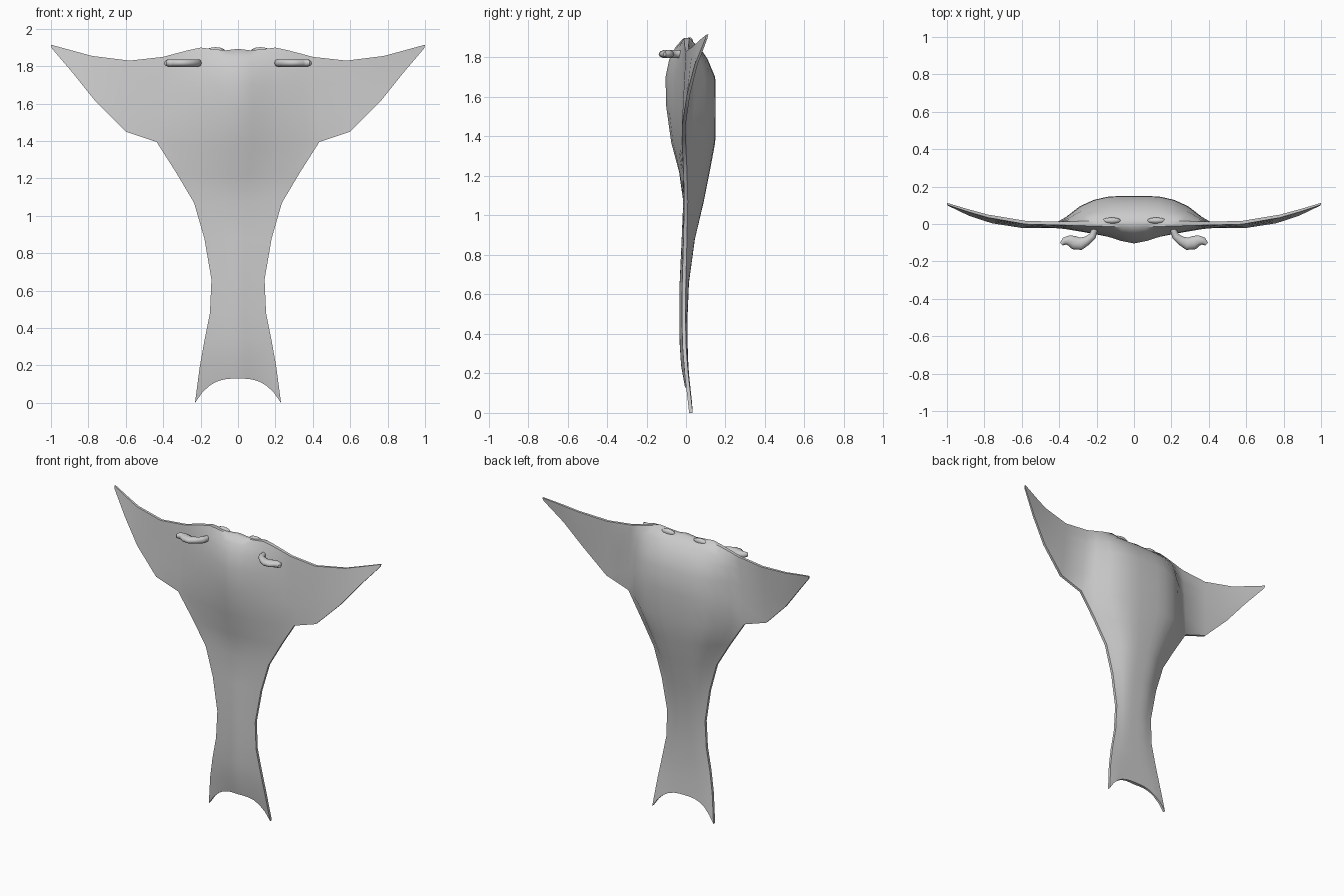
import bpy, bmesh, math
from mathutils import Vector

if "Cube" in bpy.data.objects:
    bpy.data.objects.remove(bpy.data.objects["Cube"])


def finish(name, bm, angle, mirror=True):
    me = bpy.data.meshes.new(name)
    bm.to_mesh(me)
    bm.free()
    ob = bpy.data.objects.new(name, me)
    bpy.context.collection.objects.link(ob)
    bpy.ops.object.select_all(action='DESELECT')
    bpy.context.view_layer.objects.active = ob
    ob.select_set(True)
    bpy.ops.object.shade_smooth_by_angle(angle=math.radians(angle))
    if mirror:
        m = ob.modifiers.new("mirror", 'MIRROR')
        m.use_clip = True
    return ob


def lerp(a, b, t):
    return a + (b - a) * t


# Body rows, tail to head: half width, edge z, centre z, front y, back y, rim y
ROWS = [
    (.23, .0, .13, -.005, .02, .025), (.205, .19, .24, -.025, .012, .003),
    (.18, .33, .35, -.032, .008, -.008), (.15, .48, .49, -.034, .008, -.012),
    (.142, .66, .66, -.032, .015, -.01), (.18, .88, .88, -.022, .045, -.004),
    (.235, 1.07, 1.07, -.014, .09, 0), (.33, 1.23, 1.22, -.035, .12, -.004),
    (.435, 1.395, 1.37, -.075, .148, -.012), (.43, 1.53, 1.55, -.10, .15, -.01),
    (.42, 1.66, 1.7, -.104, .148, -.005), (.41, 1.76, 1.79, -.085, .11, -.001),
    (.405, 1.81, 1.85, -.055, .07, .001), (.4, 1.85, 1.893, -.018, .018, .003),
]
# Cross-section: fraction of half width, front fullness, back fullness
SECTION = [(0, 1, 1), (.17, .84, 1), (.33, .6, .97), (.5, .42, .86),
           (.67, .26, .64), (.84, .11, .26), (1, 0, 0)]
# Wing stations: x bottom, x top, z bottom, z top, y bottom, y top, half thickness
WING = [(.60, .58, 1.45, 1.83, -.012, .008, .009), (.76, .78, 1.61, 1.855, .012, .042, .008),
        (.88, .89, 1.76, 1.885, .05, .073, .007), (.995, 1.0, 1.895, 1.915, .103, .108, .005)]
ROOT, NB, NR = 8, len(SECTION), len(ROWS)


def body_point(r, c, back):
    w, ze, zc, yf, yb, rim = ROWS[r]
    if c < NB:
        u, ff, fb = SECTION[c]
        z = lerp(zc, ze, u ** 3)
        if r == NR - 1:
            z += {1: -.008, 2: 0, 3: .012, 4: .005}.get(c, 0)
        edge = rim + (.009 if back else -.009)
        y = lerp(edge, yb if back else yf, fb if back else ff)
        return (u * w, y, z)
    xb, xt, zb, zt, y0, y1, h = WING[c - NB]
    t = (ze - 1.395) / .455
    return (lerp(xb, xt, t), lerp(y0, y1, t) + (h if back else -h), lerp(zb, zt, t))


# Body, wings and tail as one closed two-sided sheet
bm = bmesh.new()
verts = {}


def v(r, c, back):
    k = (r, c, back)
    if k not in verts:
        verts[k] = bm.verts.new(body_point(*k))
    return verts[k]


edges = set()
for r in range(NR - 1):
    for c in range((NB + len(WING) if r >= ROOT else NB) - 1):
        q = [(r, c), (r, c + 1), (r + 1, c + 1), (r + 1, c)]
        bm.faces.new([v(*p, False) for p in q])
        bm.faces.new([v(*p, True) for p in reversed(q)])
        edges.update((q[i], q[(i + 1) % 4]) for i in range(4))
for a, b in edges:
    if (b, a) not in edges and not (a[1] == 0 and b[1] == 0):
        bm.faces.new([v(*b, False), v(*a, False), v(*a, True), v(*b, True)])
finish("ray_body", bm, 50)

# Curled head fins: x, y, radius along a flat path
PATH = [(.212, .0, .016), (.212, -.035, .017), (.222, -.065, .02), (.25, -.088, .024),
        (.285, -.106, .033), (.32, -.1, .036), (.348, -.088, .028),
        (.372, -.092, .02), (.388, -.108, .01)]
bm = bmesh.new()
rings, N = [], 10
for i, (x, y, rad) in enumerate(PATH):
    a, b = PATH[max(i - 1, 0)], PATH[min(i + 1, len(PATH) - 1)]
    d = Vector((b[0] - a[0], b[1] - a[1], 0)).normalized()
    side = Vector((-d.y, d.x, 0))
    rz = min(.021, rad * 1.2)
    rings.append([bm.verts.new(Vector((x, y, 1.817)) + side * rad * math.cos(t)
                               + Vector((0, 0, rz * math.sin(t))))
                  for t in (2 * math.pi * k / N for k in range(N))])
for p, q in zip(rings, rings[1:]):
    for k in range(N):
        bm.faces.new([p[k], p[(k + 1) % N], q[(k + 1) % N], q[k]])
bm.faces.new(rings[0])
bm.faces.new(rings[-1])
bmesh.ops.recalc_face_normals(bm, faces=bm.faces)
finish("head_fins", bm, 60)

# Eyes, low ovals on the upper back of the head
bm = bmesh.new()
bmesh.ops.create_uvsphere(bm, u_segments=12, v_segments=8, radius=1)
bmesh.ops.scale(bm, vec=(.05, .017, .02), verts=bm.verts)
bmesh.ops.translate(bm, vec=(.12, .018, 1.882), verts=bm.verts)
finish("eyes", bm, 60)
